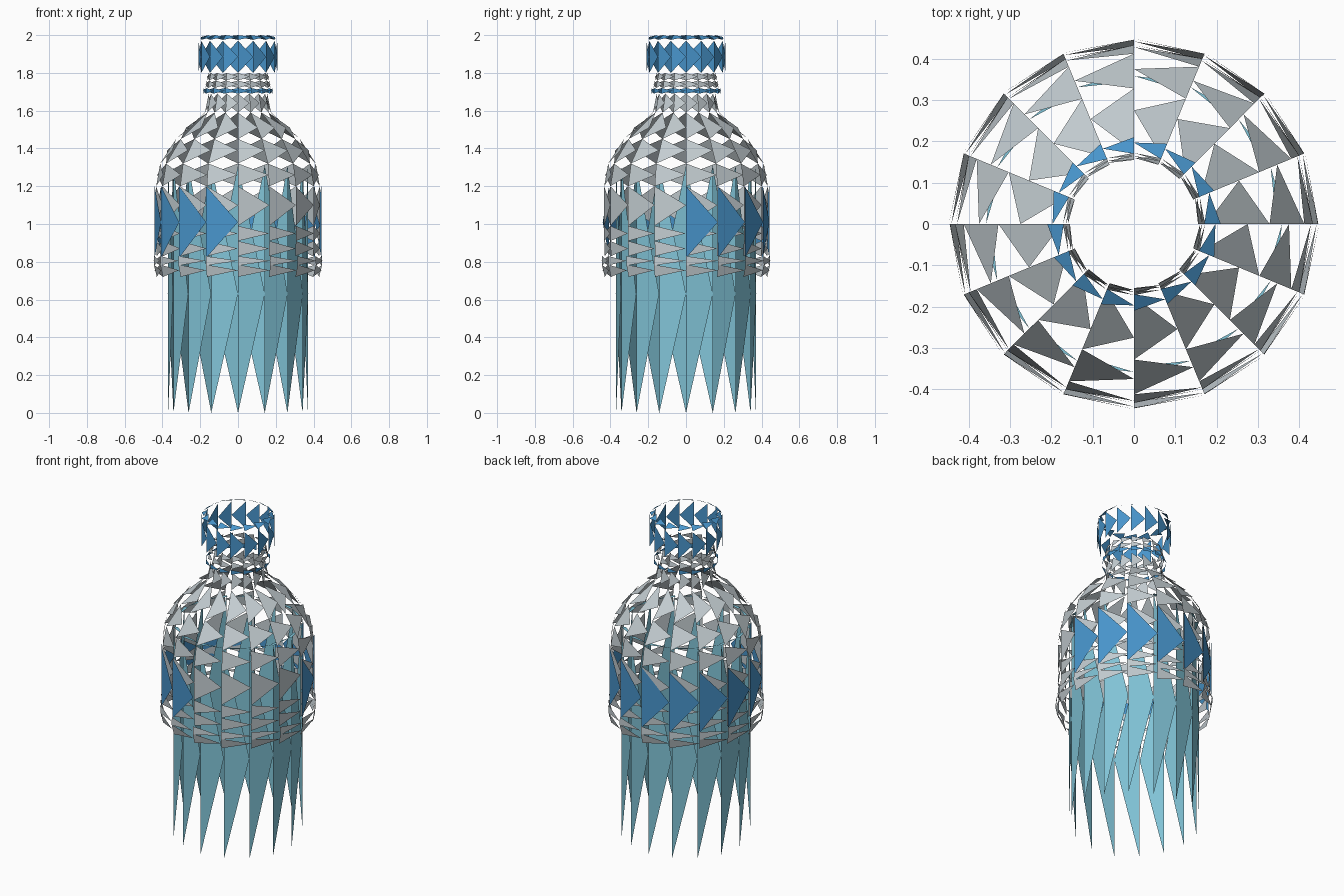
import bpy
import math

if "Cube" in bpy.data.objects:
    bpy.data.objects.remove(bpy.data.objects["Cube"])

SEG = 16
STEP = 2 * math.pi / SEG


def material(name, rgb):
    m = bpy.data.materials.new(name)
    m.diffuse_color = (*rgb, 1.0)
    m.use_nodes = True
    m.node_tree.nodes["Principled BSDF"].inputs["Base Color"].default_value = m.diffuse_color
    return m


GLASS = material("pale grey", (0.55, 0.61, 0.64))
BLUE = material("label blue", (0.065, 0.30, 0.60))
WATER = material("water blue", (0.22, 0.55, 0.68))


def point(r, z, i):
    return (r * math.cos(i * STEP), r * math.sin(i * STEP), z)


def shard_rings(name, rows, mat, first=0, count=SEG):
    """Each row is lower, middle and upper (radius, height). Every segment gets
    one triangle: an upright edge, with its tip on the next spoke."""
    verts, faces = [], []
    for low, mid, top in rows:
        for i in range(first, first + count):
            n = len(verts)
            verts += [point(*low, i), point(*mid, i + 1), point(*top, i)]
            faces.append((n, n + 1, n + 2))
    mesh = bpy.data.meshes.new(name)
    mesh.from_pydata(verts, [], faces)
    mesh.materials.append(mat)
    ob = bpy.data.objects.new(name, mesh)
    bpy.context.collection.objects.link(ob)
    return ob


# Water column: tall side shards and a thin flat ring at its surface
shard_rings("water", [
    ((0.37, 0.0), (0.372, 0.63), (0.37, 1.31)),
    ((0.37, 1.31), (0.358, 1.31), (0.345, 1.31)),
], WATER)

# Bottle wall, with ribs below the middle
shard_rings("bottle_wall", [
    ((0.43, 0.83), (0.433, 0.87), (0.433, 0.91)),
    ((0.433, 0.91), (0.435, 0.95), (0.433, 0.99)),
    ((0.433, 0.99), (0.433, 1.10), (0.433, 1.20)),
], GLASS)

# Protruding band at the lower end of the wall
shard_rings("lower_band", [
    ((0.43, 0.72), (0.442, 0.755), (0.446, 0.785)),
    ((0.446, 0.78), (0.448, 0.805), (0.444, 0.83)),
], GLASS)

# Domed shoulder
shard_rings("shoulder", [
    ((0.433, 1.20), (0.428, 1.26), (0.412, 1.32)),
    ((0.412, 1.32), (0.375, 1.39), (0.328, 1.45)),
    ((0.328, 1.45), (0.275, 1.51), (0.175, 1.59)),
], GLASS)

# Neck, and the threaded mouth above it
shard_rings("neck", [
    ((0.175, 1.59), (0.16, 1.64), (0.155, 1.69)),
    ((0.172, 1.72), (0.172, 1.74), (0.165, 1.76)),
    ((0.165, 1.76), (0.165, 1.78), (0.155, 1.80)),
], GLASS)

# Label wraps three quarters of the bottle
shard_rings("label", [
    ((0.441, 0.82), (0.441, 1.01), (0.441, 1.20)),
], BLUE, 0, 12)

# Tamper ring below the cap
shard_rings("neck_ring", [
    ((0.183, 1.69), (0.185, 1.705), (0.183, 1.72)),
], BLUE)

# Screw cap side and rolled top rim
shard_rings("cap", [
    ((0.21, 1.80), (0.21, 1.885), (0.21, 1.97)),
    ((0.21, 1.975), (0.197, 1.99), (0.17, 2.0)),
], BLUE)
